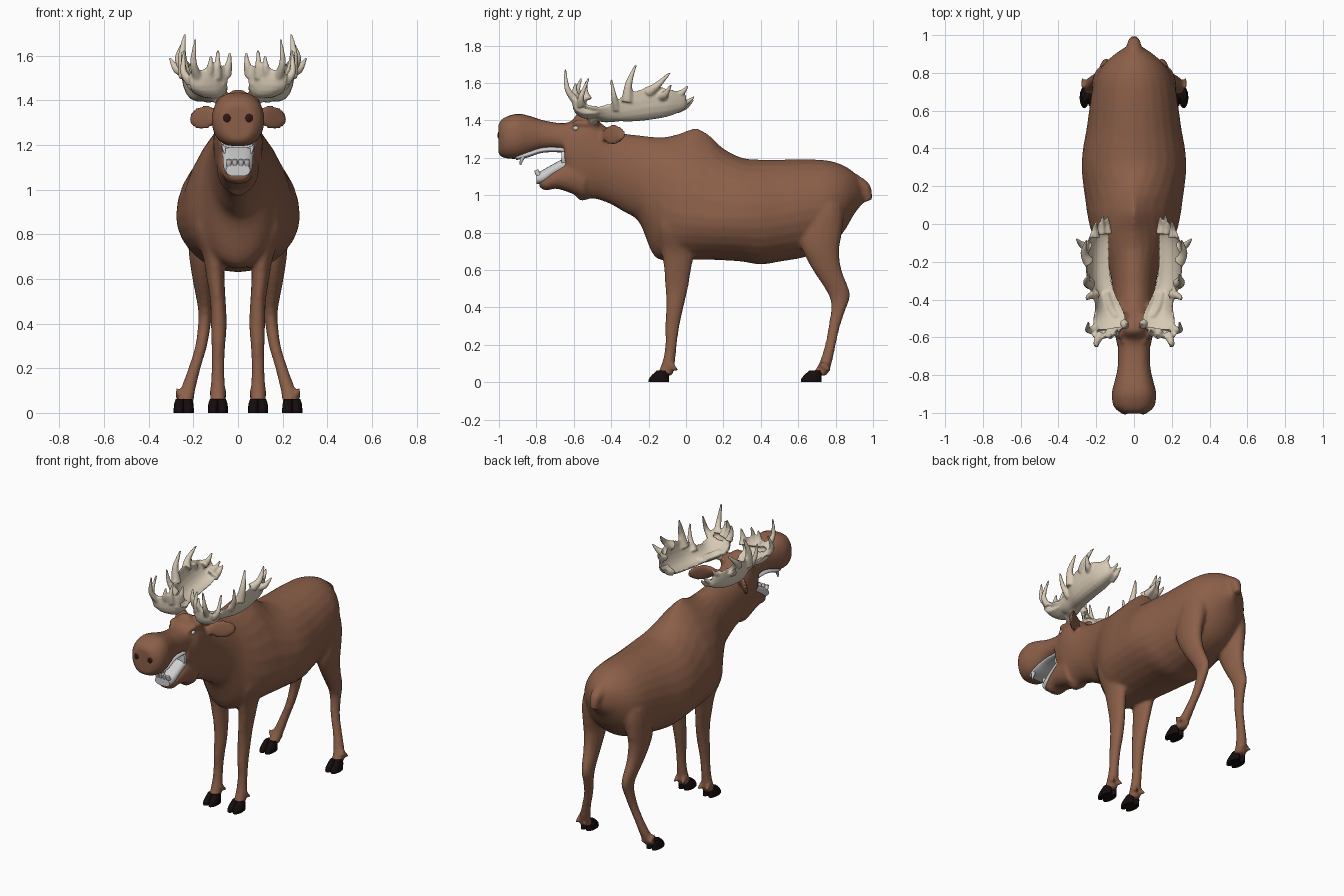
import bpy, bmesh, math
from mathutils import Vector as V


def material(name, rgb):
    m = bpy.data.materials.new(name)
    m.diffuse_color = (*rgb, 1)
    return m


BROWN = material("brown_hide", (0.26, 0.115, 0.066))
BONE = material("antler_bone", (0.68, 0.59, 0.46))
HOOF = material("black_hoof", (0.008, 0.004, 0.004))
DARK = material("dark_nostril", (0.03, 0.008, 0.008))
PALE = material("pale_mouth", (0.62, 0.62, 0.62))


# ---- helpers: cross-section rings and lofting ----
def egg(y, top, bot, hw, zw, p=1.0, n=28):
    """Upright body section at y, widest at height zw."""
    ring = []
    for i in range(n):
        a = 2 * math.pi * i / n
        c, s = math.cos(a), math.sin(a)
        q = p if s > 0 else min(p, 1.0)
        z = zw + s * (top - zw if s > 0 else zw - bot)
        ring.append(V((math.copysign(hw * abs(c) ** q, c), y, z)))
    return ring


def oval(c, u, v, n=14):
    c, u, v = V(c), V(u), V(v)
    return [c + u * math.cos(2 * math.pi * i / n) + v * math.sin(2 * math.pi * i / n) for i in range(n)]


def flat(x, y, z, rx, ry):
    return oval((x, y, z), (rx, 0, 0), (0, ry, 0))


def cupped(lo, mid, up, th, n=8):
    """Curved thin section of an antler palm, bulging towards mid."""
    lo, mid, up = V(lo), V(mid), V(up)
    nrm = (mid - (lo + up) / 2).normalized()
    arc = []
    for i in range(n):
        t = i / (n - 1)
        p = lo * (1 - t) ** 2 + mid * 2 * t * (1 - t) + up * t * t
        arc.append((p, nrm * th * (0.5 + 0.5 * math.sin(math.pi * t))))
    return [p + o for p, o in arc] + [p - o for p, o in reversed(arc)]


def loft(bm, rings, side=1, steps=4):
    """Smoothly interpolate the rings, mirror with side=-1, skin and cap."""
    R = [rings[0]] + rings + [rings[-1]]
    full = []
    for k in range(1, len(R) - 2):
        for j in range(steps):
            t = j / steps
            full.append([0.5 * (2 * b + (c - a) * t + (2 * a - 5 * b + 4 * c - d) * t * t
                                + (3 * b - a - 3 * c + d) * t ** 3)
                         for a, b, c, d in zip(*R[k - 1:k + 3])])
    full.append(rings[-1])
    rows = [[bm.verts.new((p.x * side, p.y, p.z)) for p in r] for r in full]
    fs = [bm.faces.new(rows[0]), bm.faces.new(rows[-1][::-1])]
    for a, b in zip(rows, rows[1:]):
        for i in range(len(a)):
            j = (i + 1) % len(a)
            fs.append(bm.faces.new((a[j], a[i], b[i], b[j])))
    bmesh.ops.recalc_face_normals(bm, faces=fs)


def tube(bm, pts, r0, r1, side=1):
    """Tapered round tube through a few points."""
    pts = [V(p) for p in pts]
    rings = []
    for i, p in enumerate(pts):
        d = (pts[min(i + 1, len(pts) - 1)] - pts[max(i - 1, 0)]).normalized()
        u = d.cross(V((0.3, 1, 0.1))).normalized()
        r = r0 + (r1 - r0) * i / (len(pts) - 1)
        rings.append(oval(p, u * r, d.cross(u) * r, 10))
    loft(bm, rings, side)


def ball(bm, c, r):
    res = bmesh.ops.create_uvsphere(bm, u_segments=14, v_segments=8, radius=1)
    bmesh.ops.scale(bm, vec=V(r), verts=res["verts"])
    bmesh.ops.translate(bm, vec=V(c), verts=res["verts"])


def finish(bm, name, mat, voxel=0, smooth=0):
    me = bpy.data.meshes.new(name)
    bm.to_mesh(me)
    bm.free()
    ob = bpy.data.objects.new(name, me)
    bpy.context.collection.objects.link(ob)
    me.materials.append(mat)
    if voxel:  # melt the overlapping lofts into one skin
        m = ob.modifiers.new("merge", 'REMESH')
        m.mode, m.voxel_size, m.use_smooth_shade = 'VOXEL', voxel, True
        s = ob.modifiers.new("soften", 'SMOOTH')
        s.factor, s.iterations = 0.5, smooth
    else:
        bpy.ops.object.select_all(action='DESELECT')
        ob.select_set(True)
        bpy.context.view_layer.objects.active = ob
        bpy.ops.object.shade_smooth_by_angle(angle=math.radians(50))


# ---- body: trunk, neck and skull ----
bm = bmesh.new()
trunk = [(.94, 1.07, .95, .04, 1.0), (.90, 1.12, .90, .10, 1.0), (.84, 1.16, .80, .165, .97),
         (.76, 1.185, .72, .21, .94), (.64, 1.192, .67, .232, .92), (.50, 1.19, .645, .252, .89),
         (.40, 1.19, .63, .27, .88), (.30, 1.20, .645, .277, .88), (.20, 1.25, .652, .268, .88),
         (.12, 1.325, .655, .257, .88), (.05, 1.358, .655, .247, .89), (-.04, 1.328, .65, .226, .90),
         (-.12, 1.31, .65, .19, .93), (-.18, 1.312, .69, .155, 1.0), (-.25, 1.32, .855, .13, 1.08),
         (-.33, 1.33, .91, .116, 1.13), (-.42, 1.36, .96, .11, 1.17), (-.50, 1.425, .982, .11, 1.22),
         (-.565, 1.45, .97, .105, 1.25), (-.61, 1.40, 1.03, .095, 1.25), (-.65, 1.385, 1.12, .088, 1.26)]
loft(bm, [egg(*t, p=1 + 0.9 * math.exp(-((t[0] - .08) / .13) ** 2)) for t in trunk])
# muzzle and lower jaw
loft(bm, [egg(*t, p=.7) for t in
          [(-.58, 1.40, 1.20, .09, 1.30), (-.66, 1.385, 1.24, .085, 1.30), (-.76, 1.40, 1.243, .087, 1.31),
           (-.84, 1.425, 1.215, .105, 1.31), (-.90, 1.436, 1.195, .118, 1.31),
           (-.96, 1.42, 1.197, .110, 1.31), (-.99, 1.40, 1.207, .085, 1.305), (-1.003, 1.375, 1.225, .062, 1.30)]])
loft(bm, [egg(*t, p=.75) for t in
          [(-.54, 1.22, .98, .095, 1.10), (-.64, 1.19, 1.02, .085, 1.10), (-.70, 1.15, 1.035, .075, 1.09),
           (-.75, 1.115, 1.025, .062, 1.07), (-.785, 1.095, 1.045, .045, 1.07)]])
# tail
tube(bm, [(0, .89, 1.07), (0, .955, 1.035), (0, .975, .97)], .05, .024)

front_leg = [(.13, -.04, .95, .075, .12), (.135, -.04, .82, .068, .115), (.11, -.042, .70, .048, .09),
             (.10, -.045, .60, .040, .073), (.09, -.05, .50, .035, .061), (.086, -.06, .40, .036, .047),
             (.088, -.073, .30, .031, .039), (.09, -.08, .20, .029, .031), (.09, -.092, .11, .033, .034),
             (.09, -.115, .035, .036, .044)]
hind_leg = [(.14, .74, .95, .075, .10), (.15, .735, .88, .073, .11), (.162, .72, .78, .061, .112),
            (.165, .722, .70, .054, .098), (.16, .755, .60, .044, .078), (.150, .807, .50, .035, .064),
            (.147, .822, .45, .031, .054), (.15, .817, .40, .029, .041), (.165, .793, .30, .027, .031),
            (.195, .772, .20, .028, .029), (.225, .745, .10, .034, .034), (.238, .71, .035, .036, .044)]
feet = {"front": (.09, -.145), "hind": (.243, .67)}
for s in (1, -1):
    loft(bm, [flat(*t) for t in front_leg], s)
    loft(bm, [flat(*t) for t in hind_leg], s)
    for x, y in feet.values():  # dewclaws
        for o in (-.02, .02):
            tube(bm, [(x + o, y + .05, .10), (x + o * 1.3, y + .08, .08), (x + o * 1.5, y + .1, .06)], .018, .009, s)
    # leaf-shaped ears
    ear = [(.08, -.43, 1.33, .022), (.12, -.415, 1.328, .048), (.16, -.385, 1.322, .056),
           (.195, -.355, 1.318, .044), (.217, -.335, 1.315, .014)]
    loft(bm, [oval((x, y, z), (0, .012, r), (.006, .023, 0)) for x, y, z, r in ear], s)
    # antler stems and brow ridges
    tube(bm, [(.04, -.51, 1.37), (.07, -.50, 1.41), (.09, -.49, 1.425)], .045, .03, s)
    tube(bm, [(.06, -.62, 1.37), (.078, -.585, 1.388), (.08, -.53, 1.38)], .016, .016, s)
finish(bm, "body", BROWN, .011, 4)

# ---- antlers: one bowl from the brow fan to the rear palm, then tines ----
# y, lower edge x z, bend x z, outer edge x z
palm = [(-.56, .06, 1.475, .14, 1.45, .215, 1.49), (-.50, .045, 1.455, .14, 1.40, .215, 1.475),
        (-.44, .065, 1.435, .16, 1.375, .205, 1.475), (-.38, .095, 1.425, .19, 1.37, .215, 1.50),
        (-.30, .12, 1.415, .235, 1.365, .245, 1.55), (-.20, .132, 1.42, .25, 1.375, .252, 1.575),
        (-.10, .132, 1.435, .245, 1.40, .243, 1.57), (-.03, .135, 1.46, .22, 1.435, .215, 1.55),
        (.0, .137, 1.48, .20, 1.46, .195, 1.535)]
brow = [((.055, -.51, 1.45), (.042, -.535, 1.57)), ((.09, -.50, 1.42), (.095, -.575, 1.55)),
        ((.15, -.49, 1.42), (.165, -.60, 1.535)), ((.20, -.47, 1.44), (.22, -.59, 1.515))]
tines = [((.235, -.315, 1.50), (.25, -.305, 1.60), (.238, -.268, 1.697)),
         ((.24, -.20, 1.55), (.265, -.15, 1.59), (.25, -.085, 1.655)),
         ((.235, -.13, 1.53), (.275, -.11, 1.54), (.305, -.08, 1.59)),
         ((.205, -.07, 1.53), (.205, -.02, 1.55), (.20, .01, 1.585)),
         ((.17, -.05, 1.475), (.17, .0, 1.495), (.165, .045, 1.525)),
         ((.14, -.05, 1.46), (.14, .0, 1.475), (.14, .04, 1.51)),
         ((.20, -.37, 1.46), (.24, -.385, 1.53), (.25, -.40, 1.62)),
         ((.052, -.525, 1.51), (.042, -.54, 1.56), (.035, -.53, 1.615)),
         ((.095, -.565, 1.50), (.092, -.58, 1.56), (.09, -.56, 1.625)),
         ((.13, -.57, 1.50), (.125, -.595, 1.55), (.12, -.59, 1.60)),
         ((.18, -.585, 1.50), (.20, -.635, 1.57), (.19, -.645, 1.675)),
         ((.21, -.56, 1.48), (.245, -.56, 1.53), (.24, -.52, 1.625))]
for s, name in ((1, "right_antler"), (-1, "left_antler")):
    bm = bmesh.new()
    tube(bm, [(.06, -.50, 1.40), (.10, -.485, 1.42), (.13, -.43, 1.415), (.15, -.36, 1.415)], .036, .022, s)
    loft(bm, [cupped((a, y, b), (c, y, d), (e, y, f), .014) for y, a, b, c, d, e, f in palm], s)
    loft(bm, [cupped(a, ((a[0] + b[0]) / 2, b[1] - .01, a[2] - .01), b, .015) for a, b in brow], s)
    for i, t in enumerate(tines):
        tube(bm, t, .032 if i < 3 else .025, .006, s)
    finish(bm, name, BONE, .007, 2)

# ---- split hooves ----
for s, side in ((1, "right"), (-1, "left")):
    for end, (x, y) in feet.items():
        bm = bmesh.new()
        for o in (-.02, .02):
            loft(bm, [flat(x + o * .8, y + .02, .062, .020, .032), flat(x + o, y + .01, .04, .023, .047),
                      flat(x + o, y, .018, .025, .055), flat(x + o, y, 0, .025, .056)], s, 2)
        finish(bm, f"{side}_{end}_hoof", HOOF)

# ---- mouth lining, palate and teeth ----
bm = bmesh.new()
loft(bm, [egg(*t, p=.6) for t in
          [(-.62, 1.215, 1.12, .070, 1.18), (-.70, 1.172, 1.10, .068, 1.14),
           (-.76, 1.138, 1.065, .064, 1.10), (-.80, 1.115, 1.06, .054, 1.085)]])
loft(bm, [egg(*t, p=.6) for t in
          [(-.62, 1.25, 1.14, .078, 1.2), (-.665, 1.25, 1.15, .072, 1.2)]])
loft(bm, [egg(*t, p=.6) for t in
          [(-.64, 1.26, 1.228, .072, 1.24), (-.76, 1.26, 1.228, .074, 1.24),
           (-.85, 1.235, 1.20, .080, 1.215), (-.91, 1.22, 1.187, .066, 1.2)]])
for s in (1, -1):
    tube(bm, [(.062, -.87, 1.21), (.062, -.88, 1.185), (.06, -.885, 1.163)], .014, .004, s)
    for x in (.014, .040):  # incisors
        tube(bm, [(x, -.775, 1.09), (x, -.795, 1.12), (x, -.80, 1.135)], .014, .011, s)
finish(bm, "mouth_and_teeth", PALE)

# ---- nostrils and eyes ----
for name, mat, c, r in (("nostrils", DARK, (.048, -.992, 1.32), (.023, .016, .027)),
                        ("eyes", PALE, (.082, -.59, 1.358), (.011, .016, .012))):
    bm = bmesh.new()
    for s in (1, -1):
        ball(bm, (c[0] * s, c[1], c[2]), r)
    finish(bm, name, mat)
